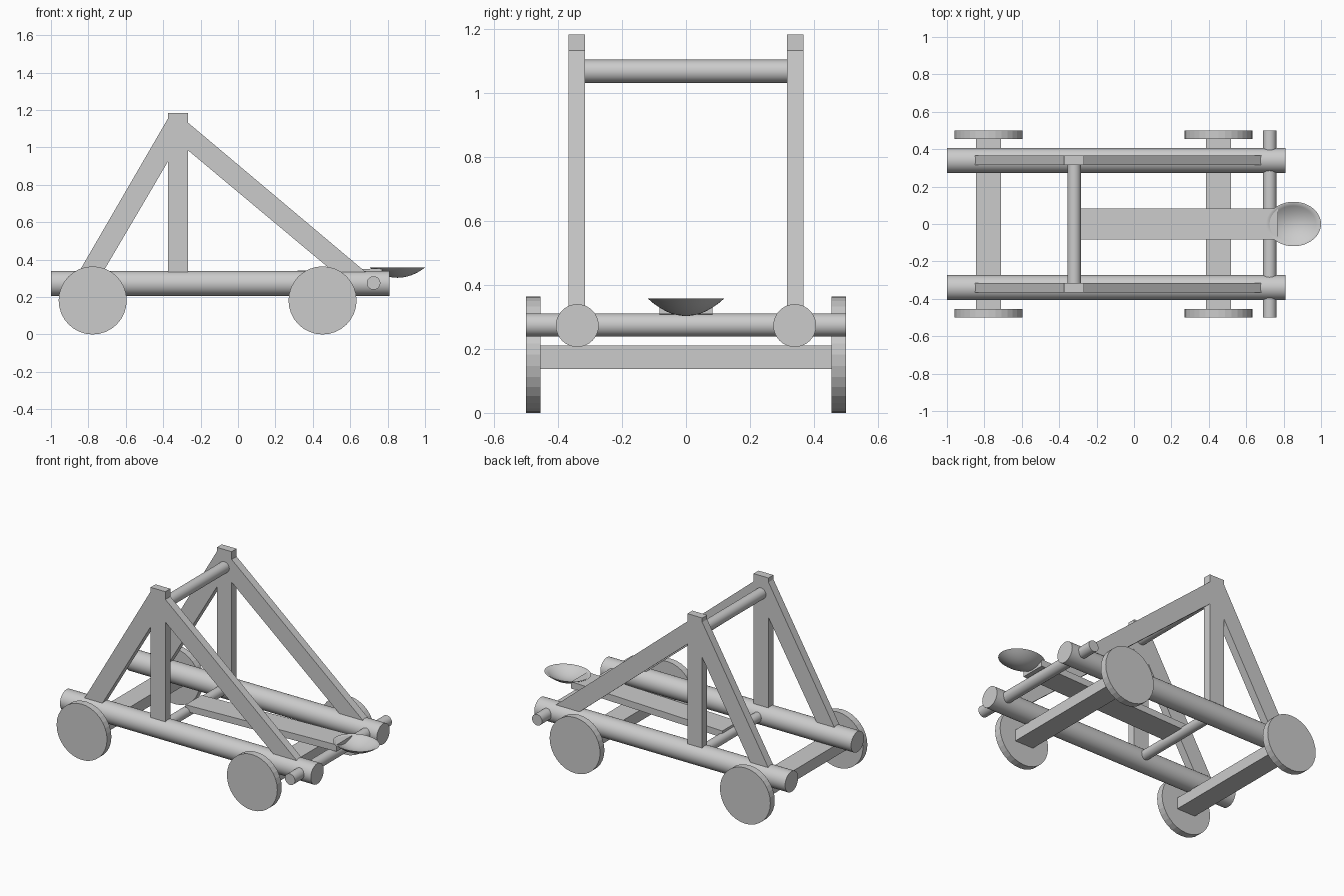
import bpy, bmesh, math
from mathutils import Vector

if "Cube" in bpy.data.objects:
    bpy.data.objects.remove(bpy.data.objects["Cube"])


def make(name, bm, smooth=False):
    bmesh.ops.recalc_face_normals(bm, faces=bm.faces[:])
    mesh = bpy.data.meshes.new(name)
    bm.to_mesh(mesh)
    bm.free()
    ob = bpy.data.objects.new(name, mesh)
    bpy.context.collection.objects.link(ob)
    if smooth:
        bpy.ops.object.select_all(action='DESELECT')
        ob.select_set(True)
        bpy.context.view_layer.objects.active = ob
        bpy.ops.object.shade_smooth_by_angle(angle=math.radians(40))
    return ob


def rod(name, a, b, radius, sides=32, smooth=True):
    a, b = Vector(a), Vector(b)
    bm = bmesh.new()
    bmesh.ops.create_cone(bm, cap_ends=True, segments=sides, radius1=radius,
                          radius2=radius, depth=(b - a).length)
    rot = Vector((0, 0, 1)).rotation_difference(b - a).to_matrix()
    bmesh.ops.rotate(bm, verts=bm.verts, matrix=rot)
    bmesh.ops.translate(bm, verts=bm.verts, vec=(a + b) / 2)
    return make(name, bm, smooth)


def plate(name, outline, y0, y1):
    """Extrude an x-z outline from y0 to y1."""
    bm = bmesh.new()
    face = bm.faces.new([bm.verts.new((x, y0, z)) for x, z in outline])
    ext = bmesh.ops.extrude_face_region(bm, geom=[face])
    bmesh.ops.translate(bm, vec=(0, y1 - y0, 0),
                        verts=[v for v in ext['geom'] if isinstance(v, bmesh.types.BMVert)])
    return make(name, bm)


def box_outline(x0, x1, z0, z1):
    return [(x0, z0), (x1, z0), (x1, z1), (x0, z1)]


# Side frames: rail, upright post and two braces on each side
for s, side in ((-1, "front"), (1, "back")):
    rod(side + "_rail", (-1, s * 0.34, 0.273), (0.81, s * 0.34, 0.273), 0.067)
    y0, y1 = s * 0.316, s * 0.367
    plate(side + "_post", box_outline(-0.374, -0.267, 0.30, 1.183), y0, y1)
    plate(side + "_long_brace",
          [(-0.268, 1.133), (0.687, 0.33), (0.516, 0.33), (-0.268, 0.985)], y0, y1)
    plate(side + "_short_brace",
          [(-0.373, 1.157), (-0.853, 0.33), (-0.724, 0.33), (-0.373, 0.927)], y0, y1)

# Axles and wheels
for x, end in ((-0.777, "rear"), (0.452, "lead")):
    plate(end + "_axle", box_outline(x - 0.067, x + 0.067, 0.137, 0.21), -0.46, 0.46)
    for s, side in ((-1, "front"), (1, "back")):
        rod(f"{end}_{side}_wheel", (x, s * 0.455, 0.182), (x, s * 0.5, 0.182),
            0.182, 32, False)

# Cross bars
rod("top_crossbar", (-0.32, -0.32, 1.068), (-0.32, 0.32, 1.068), 0.036)
rod("arm_pivot", (-0.32, -0.34, 0.275), (-0.32, 0.34, 0.275), 0.032)
rod("end_crossbar", (0.725, -0.5, 0.275), (0.725, 0.5, 0.275), 0.036)

# Throwing arm
plate("throwing_arm", [(-0.32, 0.28), (0.77, 0.309), (0.77, 0.353), (-0.32, 0.323)],
      -0.083, 0.083)

# Bowl: revolved shallow dish with a thin rim, stretched to an oval
steps, sides = 8, 40
profile = [(i / steps, 0.357 - 0.054 * (1 - (i / steps) ** 2)) for i in range(steps + 1)]
profile += [(0.93 * i / steps, 0.357 - 0.044 * (1 - (i / steps) ** 2))
            for i in range(steps, -1, -1)]
bm = bmesh.new()
verts = [bm.verts.new((r, 0, z)) for r, z in profile]
edges = [bm.edges.new(p) for p in zip(verts, verts[1:])]
bmesh.ops.spin(bm, geom=verts + edges, cent=(0, 0, 0), axis=(0, 0, 1),
               angle=math.tau, steps=sides)
bmesh.ops.remove_doubles(bm, verts=bm.verts, dist=0.0005)
for v in bm.verts:
    v.co.x = 0.853 + 0.147 * v.co.x
    v.co.y *= 0.119
make("bowl", bm, True)
